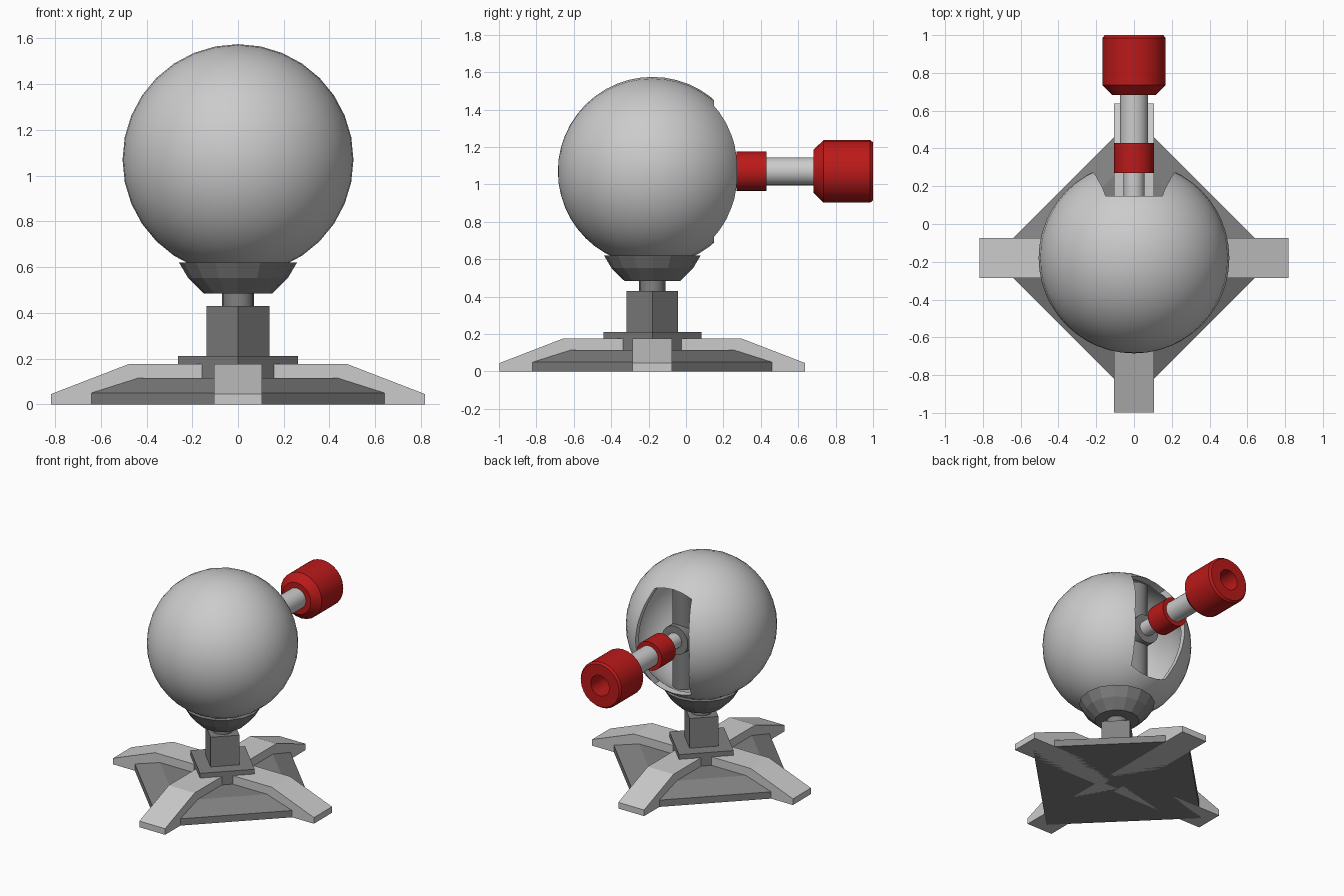
import bpy, bmesh, math
from mathutils import Vector, Matrix

if "Cube" in bpy.data.objects:
    bpy.data.objects.remove(bpy.data.objects["Cube"])

CY, CZ, R = -0.18, 1.07, 0.505      # central axis y, ball centre height, ball radius


def material(name, rgb):
    m = bpy.data.materials.new(name)
    m.diffuse_color = (*rgb, 1)
    m.use_nodes = True
    m.node_tree.nodes["Principled BSDF"].inputs["Base Color"].default_value = m.diffuse_color
    return m


RED = material("red_paint", (0.50, 0.01, 0.01))
DARK = material("dark_metal", (0.22, 0.22, 0.22))


def finish(bm, name, mat=None, smooth=None):
    bmesh.ops.recalc_face_normals(bm, faces=bm.faces[:])
    me = bpy.data.meshes.new(name)
    bm.to_mesh(me)
    bm.free()
    ob = bpy.data.objects.new(name, me)
    bpy.context.collection.objects.link(ob)
    if mat:
        me.materials.append(mat)
    if smooth:
        shade(ob, smooth)
    return ob


def select(ob):
    bpy.ops.object.select_all(action='DESELECT')
    ob.select_set(True)
    bpy.context.view_layer.objects.active = ob


def shade(ob, angle):
    select(ob)
    bpy.ops.object.shade_smooth_by_angle(angle=math.radians(angle))


def lathe(name, profile, sides, along_y=False, mat=None, smooth=35):
    """Revolve (radius, position) points about the post axis or the barrel axis."""
    bm = bmesh.new()
    rings = []
    for r, p in profile:
        if r == 0:
            pts = [(0, p, CZ) if along_y else (0, CY, p)]
        else:
            pts = []
            for i in range(sides):
                a = math.tau * i / sides
                c, s = r * math.cos(a), r * math.sin(a)
                pts.append((c, p, CZ + s) if along_y else (c, CY + s, p))
        rings.append([bm.verts.new(v) for v in pts])
    for a, b in zip(rings, rings[1:]):
        for i in range(sides):
            j = (i + 1) % sides
            quad = [a[i % len(a)], a[j % len(a)], b[j % len(b)], b[i % len(b)]]
            bm.faces.new(list(dict.fromkeys(quad)))
    return finish(bm, name, mat, smooth)


def prism(name, pts, push, mat=None):
    """Extrude a flat outline along a vector."""
    bm = bmesh.new()
    f = bm.faces.new([bm.verts.new(p) for p in pts])
    g = bmesh.ops.extrude_face_region(bm, geom=[f])["geom"]
    bmesh.ops.translate(bm, vec=push, verts=[v for v in g if isinstance(v, bmesh.types.BMVert)])
    return finish(bm, name, mat)


# Diamond base: skirt, central plate and square post
lathe("base_skirt", [(0, 0), (.745, 0), (.745, .05), (.54, .115), (0, .115)], 4, mat=DARK, smooth=None)
lathe("base_plate", [(0, .10), (.262, .10), (.262, .212), (0, .212)], 4, mat=DARK, smooth=None)
lathe("post", [(0, .20), (.138, .20), (.138, .43), (0, .43)], 4, mat=DARK, smooth=None)

# Four legs with sloped feet
outline = [(.06, 0), (.817, 0), (.817, .045), (.475, .177), (.06, .177)]
for i, side in enumerate(("right", "back", "left", "front")):
    leg = prism(side + "_leg", [(r, -.105, z) for r, z in outline], Vector((0, .21, 0)))
    leg.data.transform(Matrix.Translation((0, CY, 0)) @ Matrix.Rotation(i * math.pi / 2, 4, 'Z'))

# Neck and faceted cup under the ball
lathe("neck", [(0, .42), (.07, .42), (.07, .50), (0, .50)], 16, mat=DARK)
lathe("cup", [(0, .485), (.15, .485), (.218, .552), (.258, .62), (.222, .62), (0, .585)],
      16, mat=DARK, smooth=None)

# Hollow ball with its poles along the barrel
bm = bmesh.new()
bmesh.ops.create_uvsphere(bm, u_segments=32, v_segments=24, radius=R,
                          matrix=Matrix.Translation((0, CY, CZ)) @ Matrix.Rotation(math.pi / 2, 4, 'X'))
ball = finish(bm, "ball_shell")
shell = ball.modifiers.new("shell", 'SOLIDIFY')
shell.thickness, shell.offset = .035, -1

# Tall slot in the back of the ball: rounded ends, bowed sides
half = [(.22, 0), (.208, .12), (.185, .24), (.15, .351), (.077, .374), (0, .382)]
upper = half + [(-x, z) for x, z in half[-2::-1]]
slot = upper + [(x, -z) for x, z in upper[-2:0:-1]]
cutter = prism("slot_cutter", [(x, 0, CZ + z) for x, z in slot], Vector((0, .6, 0)))
cutter.hide_render = True
cut = ball.modifiers.new("slot", 'BOOLEAN')
cut.operation, cut.solver, cut.object = 'DIFFERENCE', 'EXACT', cutter
select(ball)
for m in ("shell", "slot"):
    bpy.ops.object.modifier_apply(modifier=m)
bpy.data.objects.remove(cutter)
shade(ball, 30)

# Pivot column and breech inside the ball
pivot = lathe("pivot_column", [(0, .70), (.08, .70), (.08, 1.44), (0, 1.44)], 16, mat=DARK)
pivot.data.transform(Matrix.Translation((0, .20, 0)))
lathe("breech", [(0, -.10), (.105, -.10), (.105, .13), (0, .13)], 24, True, DARK)

# Barrel, collar and bored muzzle
lathe("barrel", [(0, .10), (.055, .10), (.055, .28), (.075, .28), (.075, .72), (0, .72)], 24, True)
lathe("collar", [(.05, .27), (.105, .27), (.105, .43), (.07, .43)], 24, True, RED)
lathe("muzzle", [(0, .682), (.115, .682), (.167, .735), (.167, .985), (.155, 1.0),
                 (.075, 1.0), (.075, .80), (0, .80)], 24, True, RED)
